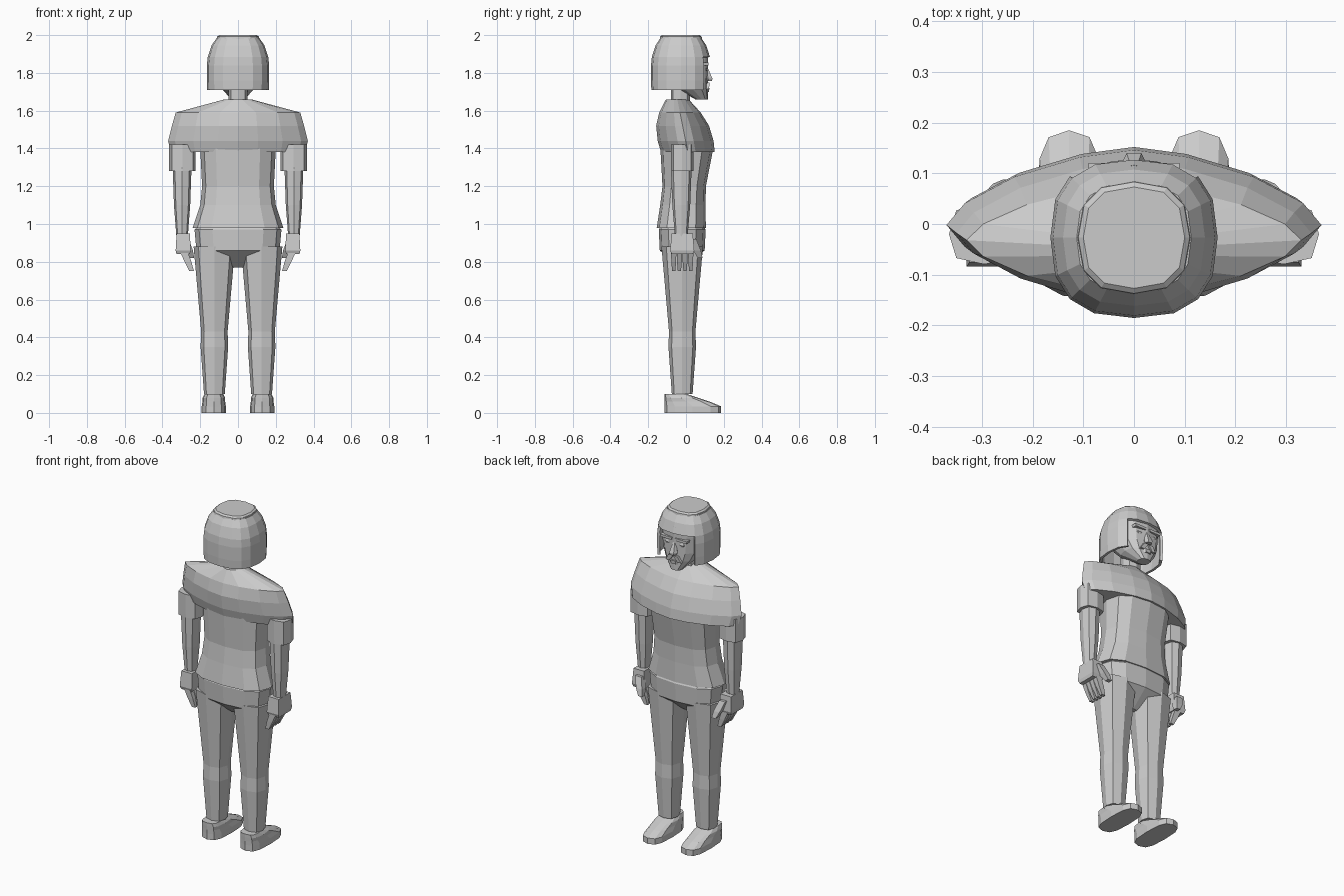
import bpy, bmesh
from math import cos, sin, pi, copysign

default_cube = bpy.data.objects.get("Cube")
if default_cube:
    bpy.data.objects.remove(default_cube)

colour = (.6, .6, .6, 1)
grey = bpy.data.materials.new("plain grey")
grey.use_nodes = True
grey.diffuse_color = colour
grey.node_tree.nodes["Principled BSDF"].inputs["Base Color"].default_value = colour


def rounded(value, squareness):
    """Push a sine or cosine outwards to square off an ellipse."""
    return copysign(abs(value) ** (2 / squareness), value) if abs(value) > 1e-6 else 0


def section(sides, squareness):
    """Unit outline of a cross-section; four sides give a square."""
    if sides == 4:
        return [(1, 1), (-1, 1), (-1, -1), (1, -1)]
    angles = [2 * pi * i / sides for i in range(sides)]
    return [(rounded(cos(a), squareness), rounded(sin(a), squareness)) for a in angles]


def loft(name, profile, x=0, y=0, depth=1, flush=0, tilt=(0, 0),
         sides=12, squareness=2.6, open_bottom=False):
    """Skin rings of (height, half width, optional half depth).

    depth is the usual depth to width ratio, flush lines the rings up on their
    front (1) or back (-1) at y, and tilt moves the rings sideways with height.
    Parts away from the centre are mirrored.
    """
    outline = section(sides, squareness)
    base = profile[0][0]
    bm = bmesh.new()
    rings = []
    for z, width, *given in profile:
        half_depth = given[0] if given else width * depth
        middle_x = x + tilt[0] * (z - base)
        middle_y = y + tilt[1] * (z - base) - flush * half_depth
        rings.append([bm.verts.new((middle_x + u * width, middle_y + v * half_depth, z))
                      for u, v in outline])
    for lower, upper in zip(rings, rings[1:]):
        for i in range(sides):
            bm.faces.new((lower[i - 1], lower[i], upper[i], upper[i - 1]))
    if not open_bottom:
        bm.faces.new(rings[0])
    bm.faces.new(rings[-1])
    bmesh.ops.recalc_face_normals(bm, faces=bm.faces)
    mesh = bpy.data.meshes.new(name)
    bm.to_mesh(mesh)
    bm.free()
    mesh.materials.append(grey)
    part = bpy.data.objects.new(name, mesh)
    bpy.context.collection.objects.link(part)
    if x:
        part.modifiers.new("mirror", 'MIRROR')
    return part


# Shirt: body, wide shoulder yoke and short sleeves
loft("shirt_body", [(.98, .24, .13), (1.1, .2, .12), (1.2, .19, .115), (1.4, .2, .14)],
     y=-.025, tilt=(0, .07))
loft("shoulder_yoke", [(1.38, .355), (1.44, .37), (1.52, .35), (1.59, .33, .11), (1.66, .07, .06)],
     y=.01, depth=.4, tilt=(0, -.2), sides=16, squareness=1.55)
loft("sleeves", [(1.28, .07), (1.42, .07)], x=.295, y=-.02, depth=.85, sides=8, squareness=3)

# Trousers: hips and two legs
loft("hips", [(.77, .03), (.86, .22), (.97, .23), (1, .2)], y=-.02, depth=.54)
loft("legs", [(.1, .055), (.35, .073), (.43, .07), (.6, .085), (.88, .11)],
     x=.125, y=-.02, sides=8)
loft("shoes", [(0, .064, .15), (.035, .064, .15), (.06, .06, .12), (.08, .06, .09), (.1, .05, .06)],
     x=.128, y=-.115, flush=-1, squareness=3)

# Arms, palms, fingers and thumbs
loft("arms", [(.93, .03), (1.1, .043), (1.3, .05)], x=.296, y=-.025, depth=1.1, sides=8)
loft("palms", [(.84, .035), (.86, .04), (.95, .035)],
     x=.29, y=-.02, depth=1.6, sides=4)
finger_names = ("little_fingers", "ring_fingers", "middle_fingers", "index_fingers")
for i, finger in enumerate(finger_names):
    loft(finger, [(.75, .012), (.8, .018), (.85, .02)], x=.245, y=.03 * i - .065,
         depth=.7, tilt=(.4, 0), sides=4)
loft("thumbs", [(.82, .013), (.86, .02), (.92, .02)], x=.245, y=.075, tilt=(.35, -.4), sides=4)

# Neck and face
loft("neck", [(1.6, .05), (1.76, .05)], y=-.03, sides=8)
loft("face", [(1.66, .035), (1.72, .09), (1.77, .115), (1.87, .13), (1.92, .12)],
     y=.116, depth=.95, flush=1)
loft("nose", [(1.757, .02), (1.77, .025), (1.83, .01)], y=.12, tilt=(0, -.2), sides=6)
loft("brows", [(1.84, .036), (1.855, .04)], x=.05, y=.12, depth=.4, flush=1, sides=4)
loft("eyes", [(1.805, .013), (1.818, .022), (1.83, .013)], x=.046, y=.1, depth=.6, sides=8)
loft("moustache", [(1.715, .012), (1.75, .015)], x=.04, y=.11, tilt=(-.7, 0), sides=4)
loft("lower_lip", [(1.7, .025), (1.72, .03)], y=.113, depth=.4, sides=6)

# Hair: a thick shell with the face opening cut away, and a crown disc
hair = loft("hair", [(1.71, .163), (1.76, .165), (1.84, .165), (1.885, .16), (1.945, .14), (1.985, .113)],
            y=-.027, depth=.96, sides=16, open_bottom=True)
bm = bmesh.new()
bm.from_mesh(hair.data)
centres = [(face, face.calc_center_median()) for face in bm.faces]
opening = [face for face, centre in centres if centre.y > .08 and centre.z < 1.88]
bmesh.ops.delete(bm, geom=opening, context='FACES')
bm.to_mesh(hair.data)
bm.free()
shell = hair.modifiers.new("thickness", 'SOLIDIFY')
shell.thickness = .015
shell.offset = -1
loft("crown", [(1.98, .112), (1.992, .11), (2, .1)], y=-.027)
